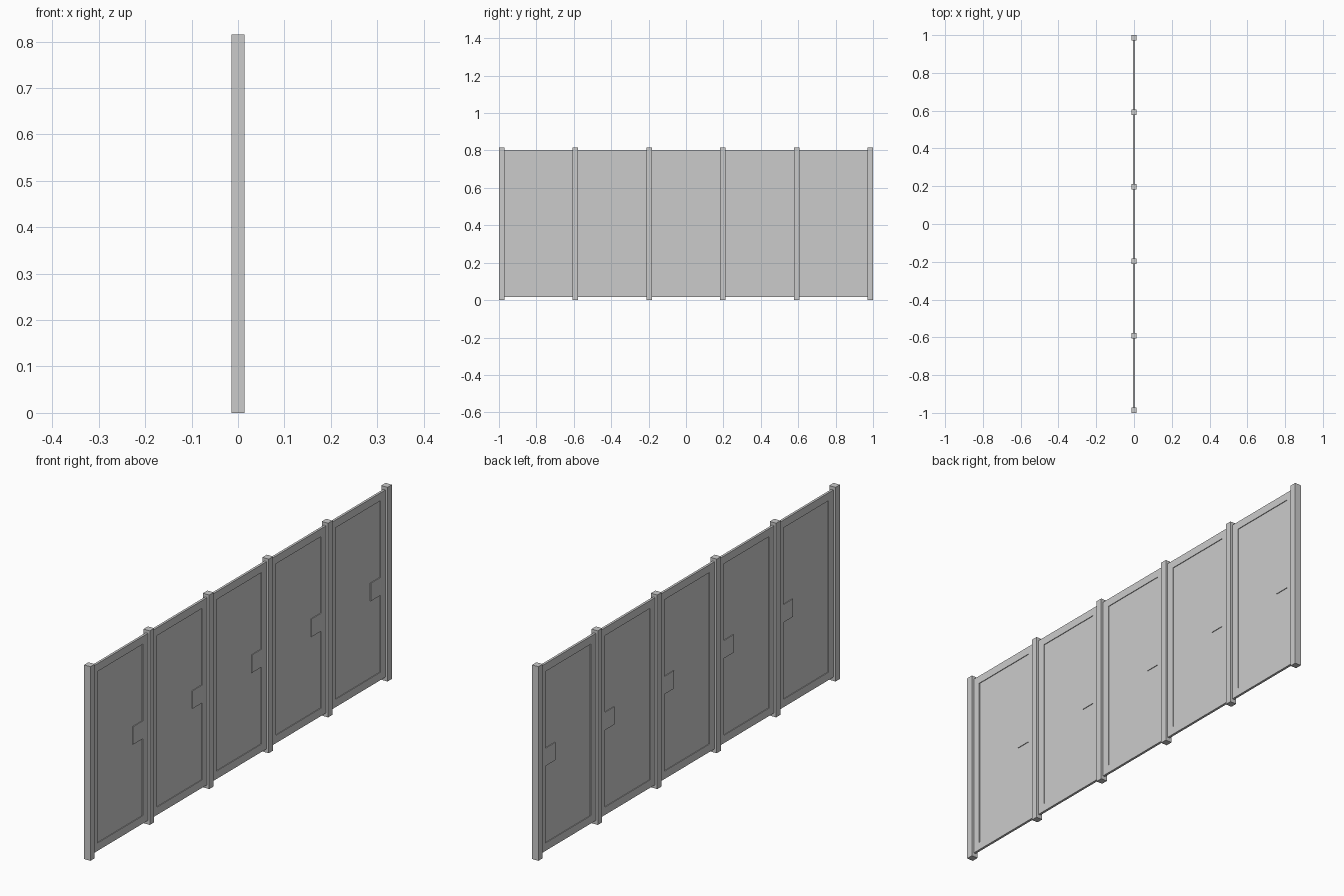
import bpy

if "Cube" in bpy.data.objects:
    bpy.data.objects.remove(bpy.data.objects["Cube"])

POST = 0.029          # square post width
PITCH = (2 - POST) / 5
Z0, Z1 = 0.016, 0.802  # frame bottom and top
RAIL = 0.033
FRAME_T, GLASS_T = 0.010, 0.004


def box(name, thick, y0, y1, z0, z1):
    bpy.ops.mesh.primitive_cube_add(size=1, location=(0, (y0 + y1) / 2, (z0 + z1) / 2))
    ob = bpy.context.object
    ob.name = name
    ob.scale = (thick, y1 - y0, z1 - z0)
    bpy.ops.object.transform_apply(location=False, rotation=False, scale=True)
    return ob


def window_frame(name, thick, y0, y1, z0, z1, w):
    # Rectangular ring: outer and inner loops on both faces
    h = thick / 2
    verts = []
    for x in (-h, h):
        for d in (0, w):
            verts += [(x, y0 + d, z0 + d), (x, y1 - d, z0 + d),
                      (x, y1 - d, z1 - d), (x, y0 + d, z1 - d)]
    faces = []
    for i in range(4):
        j = (i + 1) % 4
        faces += [(i, 4 + i, 4 + j, j), (8 + i, 8 + j, 12 + j, 12 + i),
                  (i, j, 8 + j, 8 + i), (4 + i, 12 + i, 12 + j, 4 + j)]
    me = bpy.data.meshes.new(name)
    me.from_pydata(verts, [], faces)
    ob = bpy.data.objects.new(name, me)
    bpy.context.collection.objects.link(ob)
    return ob


# Posts
for i in range(6):
    y = -1 + POST / 2 + i * PITCH
    box(f"post_{i + 1}", POST, y - POST / 2, y + POST / 2, 0, 0.815)

# Panels between posts: frame, thin pane, lock plate
for i in range(5):
    y0 = -1 + POST + i * PITCH
    y1 = y0 + PITCH - POST
    window_frame(f"panel_frame_{i + 1}", FRAME_T, y0, y1, Z0, Z1, RAIL)
    box(f"pane_{i + 1}", GLASS_T, y0 + RAIL, y1 - RAIL, Z0 + RAIL, Z1 - RAIL)
    box(f"lock_plate_{i + 1}", FRAME_T, y1 - RAIL - 0.064, y1 - RAIL, 0.372, 0.447)
